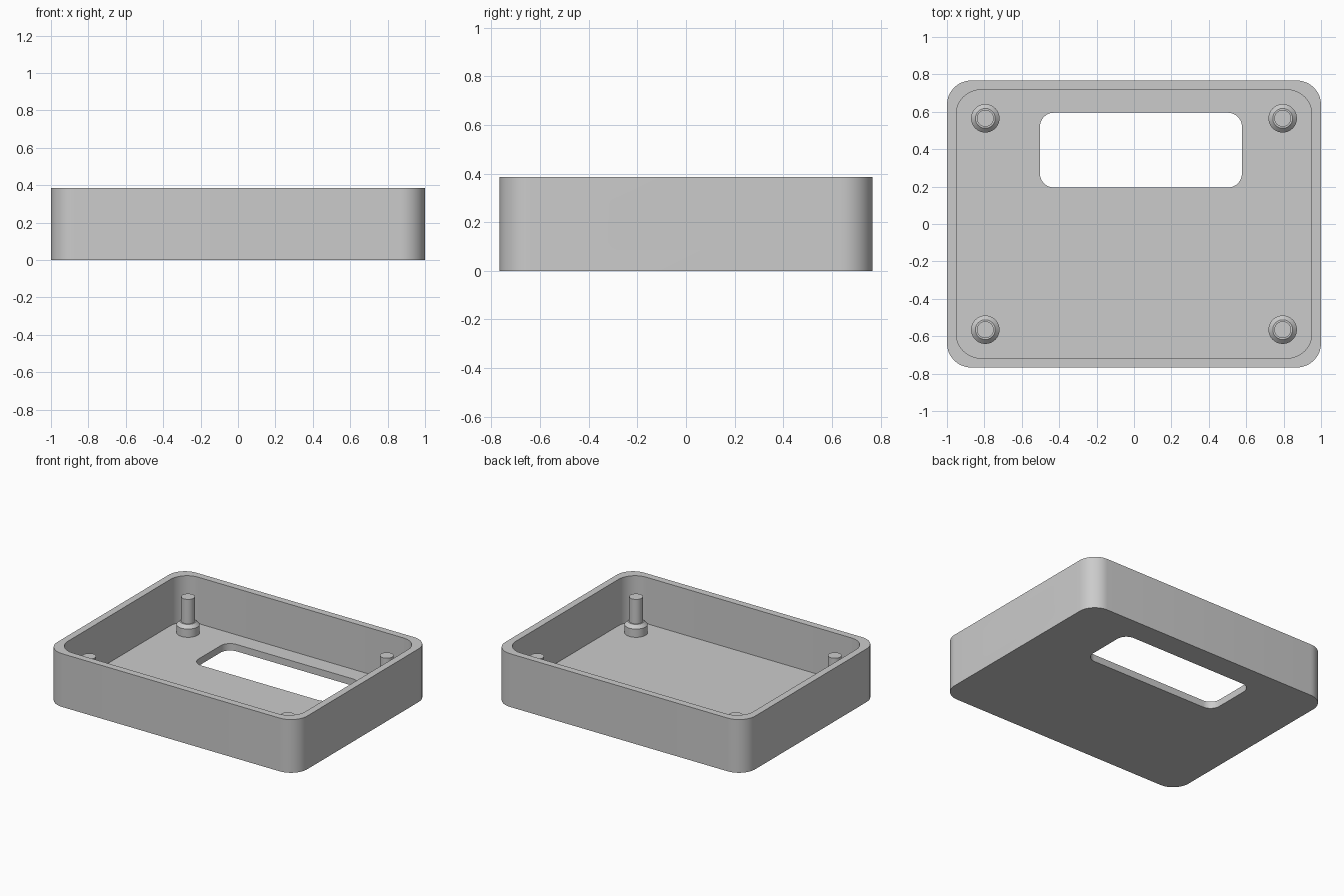
import bpy, bmesh
from math import sin, cos, pi, radians
from mathutils import Matrix, Vector

cube = bpy.data.objects.get("Cube")
if cube:
    bpy.data.objects.remove(cube, do_unlink=True)

HEIGHT, FLOOR, WALL = 0.385, 0.05, 0.05
HALF_X, HALF_Y, CORNER = 1.0, 0.767, 0.13

grey = bpy.data.materials.new("plain grey")
grey.use_nodes = True
colour = (0.6, 0.6, 0.6, 1)
grey.diffuse_color = colour
grey.node_tree.nodes["Principled BSDF"].inputs["Base Color"].default_value = colour


def make_object(name, bm):
    bmesh.ops.recalc_face_normals(bm, faces=bm.faces)
    mesh = bpy.data.meshes.new(name)
    bm.to_mesh(mesh)
    bm.free()
    mesh.materials.append(grey)
    obj = bpy.data.objects.new(name, mesh)
    bpy.context.collection.objects.link(obj)
    return obj


def select_only(obj):
    bpy.ops.object.select_all(action='DESELECT')
    obj.select_set(True)
    bpy.context.view_layer.objects.active = obj


def rounded_prism(name, half_u, half_v, radius, depth, matrix, steps=12):
    """Rounded rectangle extruded along its own z, then placed by a matrix."""
    bm = bmesh.new()
    ring = []
    for quarter, (su, sv) in enumerate([(1, 1), (-1, 1), (-1, -1), (1, -1)]):
        for i in range(steps + 1):
            a = (quarter + i / steps) * pi / 2
            ring.append(bm.verts.new((su * (half_u - radius) + radius * cos(a),
                                      sv * (half_v - radius) + radius * sin(a), 0)))
    face = bm.faces.new(ring)
    top = bmesh.ops.extrude_face_region(bm, geom=[face])["geom"]
    bmesh.ops.translate(bm, vec=(0, 0, depth),
                        verts=[v for v in top if isinstance(v, bmesh.types.BMVert)])
    bm.transform(matrix)
    return make_object(name, bm)


def lathe(name, profile, location, segments=40):
    bm = bmesh.new()
    verts = [bm.verts.new((r, 0, z)) for r, z in profile]
    edges = [bm.edges.new(pair) for pair in zip(verts, verts[1:])]
    bmesh.ops.spin(bm, geom=verts + edges, axis=(0, 0, 1), cent=(0, 0, 0),
                   angle=2 * pi, steps=segments, use_duplicate=False)
    bmesh.ops.remove_doubles(bm, verts=bm.verts, dist=0.0005)
    bm.transform(Matrix.Translation(location))
    return make_object(name, bm)


def smooth(obj):
    select_only(obj)
    bpy.ops.object.shade_smooth_by_angle(angle=radians(30))


# Open tray with rounded corners
tray = rounded_prism("tray", HALF_X, HALF_Y, CORNER, HEIGHT, Matrix())

# Hollow interior, floor window and the handle slot through both side walls
sideways = Matrix.Rotation(pi / 2, 4, 'Z') @ Matrix.Rotation(pi / 2, 4, 'X')
cutters = [
    rounded_prism("interior_cutter", HALF_X - WALL, HALF_Y - WALL, CORNER, 1,
                  Matrix.Translation((0, 0, FLOOR))),
    rounded_prism("floor_window_cutter", 0.54, 0.2, 0.075, 0.4,
                  Matrix.Translation((0.037, 0.395, -0.2))),
    rounded_prism("side_slot_cutter", 0.257, 0.092, 0.06, 3,
                  Matrix.Translation((-1.5, 0, 0.195)) @ sideways),
]
for cutter in cutters:
    cutter.hide_render = True
    cut = tray.modifiers.new(cutter.name, 'BOOLEAN')
    cut.operation = 'DIFFERENCE'
    cut.solver = 'EXACT'
    cut.object = cutter
    select_only(tray)
    bpy.ops.object.modifier_apply(modifier=cut.name)
    bpy.data.objects.remove(cutter, do_unlink=True)
smooth(tray)

# Four standoffs: round foot, chamfered shoulder and locating pin
BASE, SHOULDER, PIN = 0.076, 0.053, 0.045
FOOT_TOP, CONE_TOP, PIN_TOP = 0.11, 0.133, 0.31
post_profile = [(0, FLOOR - 0.01), (BASE, FLOOR - 0.01), (BASE, FOOT_TOP),
                (SHOULDER, CONE_TOP), (PIN, CONE_TOP), (PIN, PIN_TOP), (0, PIN_TOP)]
for y_name, y in (("front", -0.565), ("back", 0.565)):
    for x_name, x in (("right", -0.795), ("left", 0.795)):
        smooth(lathe(f"{y_name}_{x_name}_post", post_profile, Vector((x, y, 0))))
